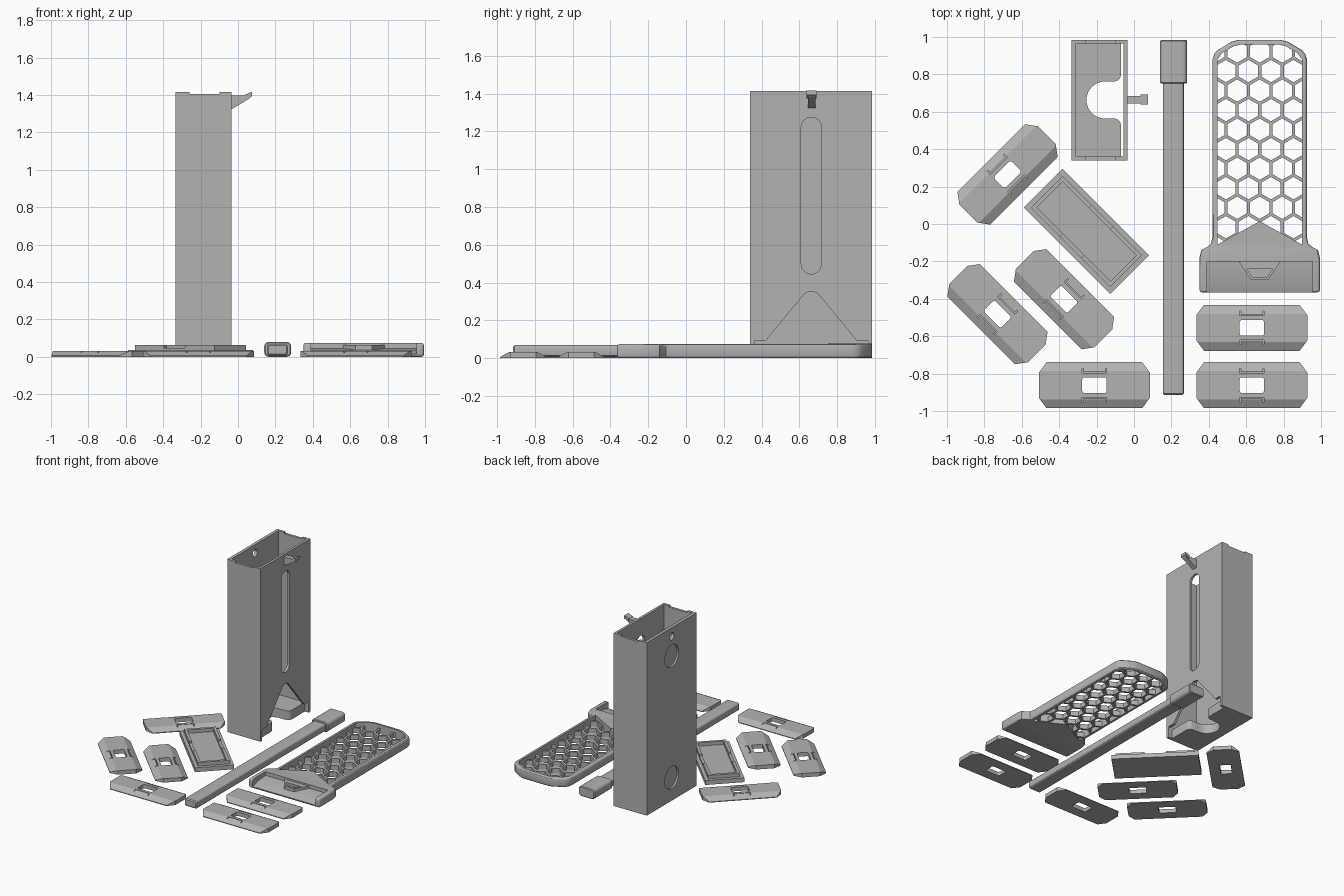
import bpy, bmesh
from math import sin, cos, pi, radians, sqrt
from mathutils import Vector

if "Cube" in bpy.data.objects:
    bpy.data.objects.remove(bpy.data.objects["Cube"])

grey = bpy.data.materials.new("plain grey plastic")
grey.use_nodes = True
COLOUR = (0.45, 0.45, 0.45, 1)
grey.diffuse_color = COLOUR
grey.node_tree.nodes["Principled BSDF"].inputs["Base Color"].default_value = COLOUR


def prism(name, pts, lo, hi, axis="z"):
    """Extrude a closed outline along an axis."""
    place = {"z": lambda a, b, t: (a, b, t),
             "x": lambda a, b, t: (t, a, b),
             "y": lambda a, b, t: (a, t, b)}[axis]
    bm = bmesh.new()
    ends = [[bm.verts.new(place(a, b, t)) for a, b in pts] for t in (lo, hi)]
    for ring in ends:
        bm.faces.new(ring)
    n = len(pts)
    for i in range(n):
        j = (i + 1) % n
        bm.faces.new((ends[0][i], ends[0][j], ends[1][j], ends[1][i]))
    bmesh.ops.recalc_face_normals(bm, faces=bm.faces)
    mesh = bpy.data.meshes.new(name)
    bm.to_mesh(mesh)
    bm.free()
    mesh.materials.append(grey)
    obj = bpy.data.objects.new(name, mesh)
    bpy.context.collection.objects.link(obj)
    return obj


def apply(obj, mod):
    bpy.context.view_layer.objects.active = obj
    bpy.ops.object.modifier_apply(modifier=mod.name)


def cut(obj, pts, lo, hi, axis="z"):
    """Subtract an extruded outline."""
    cutter = prism("cutter", pts, lo, hi, axis)
    mod = obj.modifiers.new("cut", "BOOLEAN")
    mod.operation, mod.solver, mod.object = "DIFFERENCE", "EXACT", cutter
    apply(obj, mod)
    bpy.data.objects.remove(cutter)


def bevel(obj, width, segments=2, angle=50):
    mod = obj.modifiers.new("bevel", "BEVEL")
    mod.width, mod.segments, mod.angle_limit = width, segments, radians(angle)
    apply(obj, mod)


def rect(x0, x1, y0, y1):
    return [(x0, y0), (x1, y0), (x1, y1), (x0, y1)]


def rounded(cx, cy, hx, hy, r, steps=6):
    pts = []
    for k, (sx, sy) in enumerate(((1, 1), (-1, 1), (-1, -1), (1, -1))):
        for i in range(steps + 1):
            a = (k + i / steps) * pi / 2
            pts.append((cx + sx * (hx - r) + r * cos(a), cy + sy * (hy - r) + r * sin(a)))
    return [p for i, p in enumerate(pts)
            if (Vector(p) - Vector(pts[i - 1])).length > 0.0001]


def circle(cx, cy, r, n=32, start=0):
    return [(cx + r * cos(start + 2 * pi * i / n), cy + r * sin(start + 2 * pi * i / n))
            for i in range(n)]


# Tall container with open top, low floor and cable openings
MID = 0.663
box = prism("container", rect(-0.335, -0.035, 0.34, 0.985), 0, 1.415)
cut(box, rect(-0.31, -0.055, 0.36, 0.965), 0.075, 2)
arch = [(0.36, -0.1), (0.42, 0.09), (0.625, 0.338), (0.645, 0.352)]
half = [(0.362, -0.1), (0.362, 0.09), (0.42, 0.09), (0.625, 0.338), (0.647, 0.352)]
cut(box, half + [(2 * MID - y, z) for y, z in reversed(half)], -0.07, 0.1, "x")
arc = [(-0.155 + 0.099 * cos(a), MID + 0.099 * sin(a))
       for a in (pi / 2 + pi * i / 20 for i in range(21))]
lobe = [(-0.1, 0.1), (-0.085, 0.106), (-0.074, 0.118), (-0.069, 0.135), (0.1, 0.135)]
cut(box, arc + [(x, MID - d) for x, d in lobe] + [(x, MID + d) for x, d in reversed(lobe)],
    -0.1, 0.3 - 0.2)
cut(box, rounded(MID, 0.86, 0.053, 0.415, 0.053, 10), -0.08, 0.1, "x")
for z in (0.19, 1.185):
    cut(box, circle(MID, z, 0.09), -0.4, -0.32, "x")
cut(box, circle(MID, 1.345, 0.03, 20), -0.4, -0.25, "x")
cut(box, rect(-0.26, -0.1, 1.404, 1.5), 0.2, 1.1, "y")

# Hook on the side of the container
prism("hook_arm", [(-0.04, 1.32), (0.06, 1.38), (0.075, 1.395), (0.075, 1.417),
                   (0.06, 1.412), (0.03, 1.396), (-0.04, 1.396)], 0.645, 0.685, "y")
prism("hook_tip", [(0.035, 1.375), (0.075, 1.393), (0.075, 1.417), (0.035, 1.4)],
      0.638, 0.692, "y")

# Long handle with a thicker end sleeve
handle = prism("handle", rounded(0.21, 0.038, 0.056, 0.031, 0.014, 3), -0.915, 0.8, "y")
bevel(handle, 0.008, 1)
sleeve = prism("handle_sleeve", rounded(0.212, 0.04, 0.072, 0.04, 0.024, 4), 0.75, 0.985, "y")
bevel(sleeve, 0.006, 1)

# Sieve scoop frame
CX = 0.672
side = [(0.322, -0.365), (0.322, -0.18), (0.312, -0.14), (0.28, -0.122), (0.26, -0.105),
        (0.253, -0.07), (0.253, 0.88), (0.243, 0.91), (0.225, 0.93), (0.15, 0.975), (0.11, 0.985)]


def mirrored(points):
    return [(CX + x, y) for x, y in points] + [(CX - x, y) for x, y in reversed(points)]


frame = prism("scoop_frame", mirrored(side), 0, 0.075)
bevel(frame, 0.014, 3, 70)
window = [(0.226, -0.11), (0.226, 0.88), (0.2, 0.915), (0.14, 0.95), (0.1, 0.96)]
cut(frame, mirrored(window) + [(CX, 0.015)], -0.1, 0.2)
cut(frame, [(-0.2, 0.2), (-0.2, 0.045), (-0.3, 0.036), (-0.4, 0.005), (-0.4, 0.2)],
    CX - 0.283, CX + 0.283, "x")

# Raised tab in the scoop mouth
tab = prism("scoop_tab", mirrored([(0.045, -0.3), (0.115, -0.195)]), 0.02, 0.062)
cut(tab, mirrored([(0.038, -0.285), (0.07, -0.24)]), 0.045, 0.1)

# Honeycomb sieve made of hexagonal holes
inner = [(0.235, -0.12), (0.235, 0.885), (0.205, 0.925), (0.145, 0.96), (0.1, 0.97)]
sieve = prism("sieve", mirrored(inner) + [(CX, 0.005)], 0.004, 0.045)
PITCH = 0.1205
bm = bmesh.new()
for row in range(11):
    for col in range(-3, 4):
        x = CX + (col + 0.5 * (row % 2)) * PITCH
        y = 0.922 - row * PITCH * sqrt(3) / 2
        pts = circle(x, y, (PITCH - 0.017) / sqrt(3), 6, pi / 6)
        low = bm.faces.new([bm.verts.new((a, b, -0.1)) for a, b in pts])
        new = bmesh.ops.extrude_face_region(bm, geom=[low])["geom"]
        for v in new:
            if isinstance(v, bmesh.types.BMVert):
                v.co.z = 0.2
bmesh.ops.recalc_face_normals(bm, faces=bm.faces)
hexes = bpy.data.meshes.new("hexes")
bm.to_mesh(hexes)
bm.free()
hexes.materials.append(grey)
cutter = bpy.data.objects.new("hex_cutter", hexes)
bpy.context.collection.objects.link(cutter)
mod = sieve.modifiers.new("holes", "BOOLEAN")
mod.operation, mod.solver, mod.object = "DIFFERENCE", "EXACT", cutter
apply(sieve, mod)
bpy.data.objects.remove(cutter)

# Lid lying flat, with a raised lip
lid = prism("lid", rect(-0.327, 0.327, -0.147, 0.147), 0, 0.035)
lip = prism("lid_lip", rect(-0.3, 0.3, -0.12, 0.12), 0.03, 0.063)
cut(lip, rect(-0.278, 0.278, -0.098, 0.098), 0, 0.1)
cut(lip, rect(-0.08, 0.08, 0.048, 0.1), -0.2, 0.2, "y")
for part in (lid, lip):
    part.location = (-0.254, -0.04, 0)
    part.rotation_euler.z = radians(-45)

# Wall clips: bevelled plates with clipped corners, a window and spring slits
clip = prism("clip_1", [(-0.123, 0), (0.123, 0), (0.123, 0.006), (0.075, 0.032),
                        (-0.075, 0.032), (-0.123, 0.006)], -0.297, 0.297, "x")
for sx in (-1, 1):
    for sy in (-1, 1):
        cut(clip, [(sx * 0.255, sy * 0.124), (sx * 0.298, sy * 0.066),
                   (sx * 0.4, sy * 0.066), (sx * 0.4, sy * 0.3), (sx * 0.255, sy * 0.3)],
            -0.1, 0.1)
cut(clip, rounded(0, 0, 0.065, 0.042, 0.012, 3), -0.1, 0.1)
bracket = [(0.066, 0.09), (0.066, 0.066), (0.06, 0.09), (0.06, 0.072)]
for s in (-1, 1):
    slit = [(-0.065, 0.066), (0.065, 0.066), (0.065, 0.09), (0.059, 0.09),
            (0.059, 0.072), (-0.059, 0.072), (-0.059, 0.09), (-0.065, 0.09)]
    cut(clip, [(x, s * y) for x, y in slit], 0.012, 0.1)
spots = [(-0.212, -0.862, 0), (0.63, -0.862, 0), (0.63, -0.555, 0),
         (-0.676, 0.265, 45), (-0.73, -0.482, -45), (-0.374, -0.402, -45)]
for i, (x, y, turn) in enumerate(spots):
    obj = clip
    if i:
        obj = bpy.data.objects.new("clip_%d" % (i + 1), clip.data)
        bpy.context.collection.objects.link(obj)
    obj.location = (x, y, 0)
    obj.rotation_euler.z = radians(turn)

# Smooth only the rounded parts
bpy.ops.object.select_all(action="DESELECT")
for obj in (box, handle, sleeve, frame):
    obj.select_set(True)
bpy.context.view_layer.objects.active = box
bpy.ops.object.shade_smooth_by_angle(angle=radians(30))
